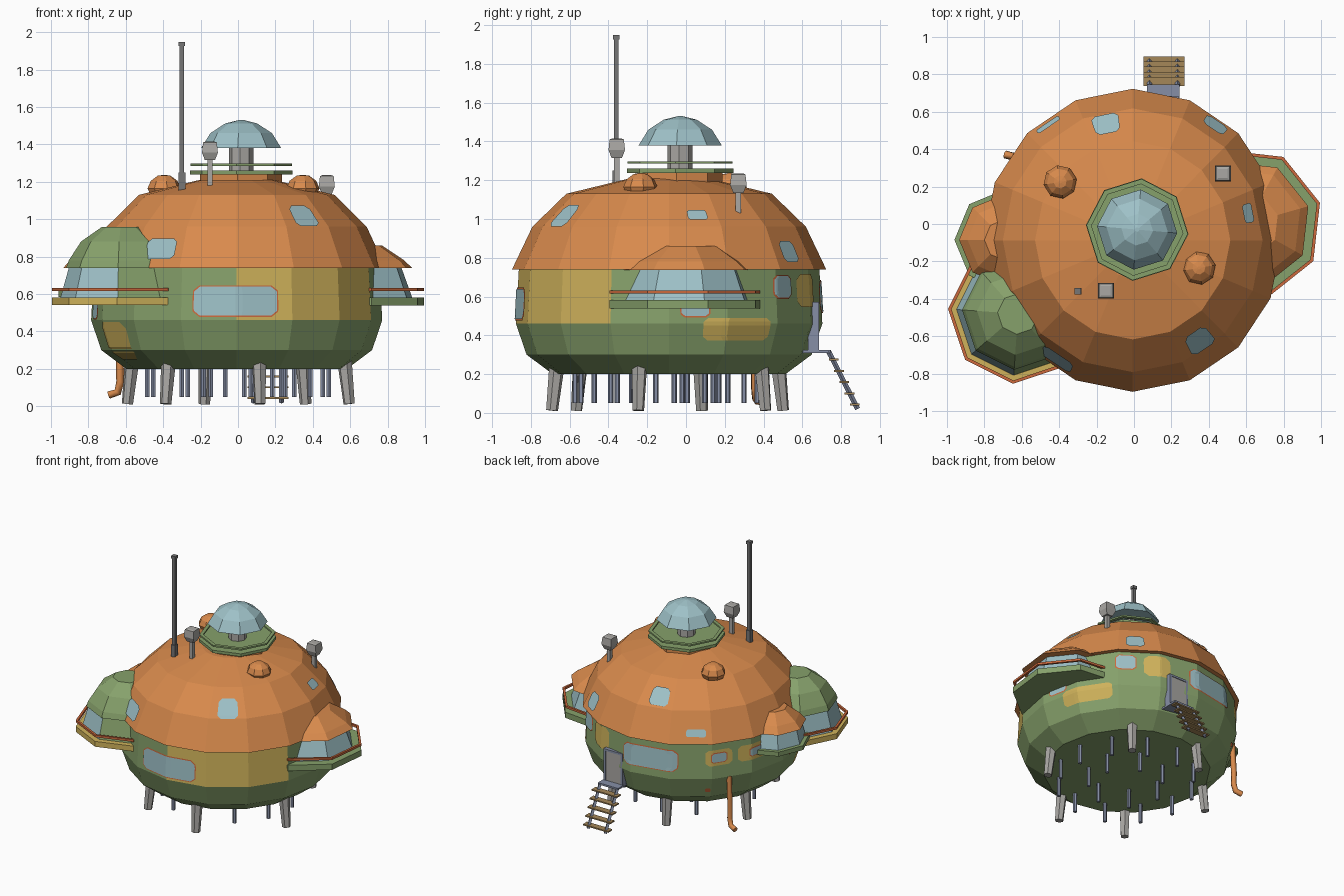
import bpy, bmesh, math
from mathutils import Vector, Matrix

if "Cube" in bpy.data.objects:
    bpy.data.objects.remove(bpy.data.objects["Cube"])

def mat(name, r, g, b):
    m = bpy.data.materials.new(name)
    m.diffuse_color = (r, g, b, 1)
    m.use_nodes = True
    m.node_tree.nodes["Principled BSDF"].inputs["Base Color"].default_value = m.diffuse_color
    return m

ORANGE = mat("roof orange", .69, .255, .073)
GREEN = mat("wall green", .24, .356, .147)
YELLOW = mat("panel yellow", .63, .45, .105)
GLASS = mat("pale glass", .34, .53, .57)
GREY = mat("light grey", .40, .39, .37)
STEEL = mat("blue steel", .24, .275, .38)
WOOD = mat("wood brown", .376, .242, .098)
RED = mat("trim red orange", .60, .14, .045)
DARK = mat("mast grey", .18, .18, .18)

def finish(name, bm, mats, rule=None):
    bmesh.ops.recalc_face_normals(bm, faces=bm.faces)
    if rule:
        for f in bm.faces:
            f.material_index = rule(f.calc_center_median())
    me = bpy.data.meshes.new(name)
    bm.to_mesh(me)
    bm.free()
    for m in mats:
        me.materials.append(m)
    ob = bpy.data.objects.new(name, me)
    bpy.context.collection.objects.link(ob)
    return ob

def lathe(name, profile, n, cx, cy, rot, mats, closed=False, rule=None, sx=1, sy=1):
    """Turn (radius, z) points into an n-sided solid; closed makes a hoop."""
    bm = bmesh.new()
    rings = []
    for r, z in profile:
        ring = []
        for i in range(n):
            a = math.radians(rot) + 2 * math.pi * i / n
            ring.append(bm.verts.new((cx + r * sx * math.cos(a), cy + r * sy * math.sin(a), z)))
        rings.append(ring)
    pairs = list(zip(rings, rings[1:]))
    if closed:
        pairs.append((rings[-1], rings[0]))
    else:
        bm.faces.new(rings[0])
        bm.faces.new(rings[-1])
    for a, b in pairs:
        for i in range(n):
            j = (i + 1) % n
            bm.faces.new((a[i], a[j], b[j], b[i]))
    return finish(name, bm, mats, rule)

def beam(name, p, q, r1, r2, n, m):
    p, q = Vector(p), Vector(q)
    bm = bmesh.new()
    T = Matrix.Translation((p + q) / 2) @ (q - p).to_track_quat('Z', 'Y').to_matrix().to_4x4()
    bmesh.ops.create_cone(bm, cap_ends=True, segments=n, radius1=r1, radius2=r2,
                          depth=(q - p).length, matrix=T)
    return finish(name, bm, [m])

def box(name, loc, size, m):
    bm = bmesh.new()
    bmesh.ops.create_cube(bm, size=1, matrix=Matrix.Translation(loc) @ Matrix.Diagonal((*size, 1)))
    return finish(name, bm, [m])

# main shell and roof
CX, CY, SX, SY = -.007, -.087, .985, 1.0
WALL = [(.60, .2), (.735, .3), (.79, .46), (.775, .74)]
ROOF = [(.77, .742), (.81, .74), (.705, .96), (.53, 1.13), (.2, 1.21)]

def wall_rule(c):
    az = math.degrees(math.atan2(c.y - CY, c.x - CX))
    return 1 if c.z > .46 and -90 < az < -22.5 else 0

lathe("shell", WALL, 16, CX, CY, 0, [GREEN, YELLOW], rule=wall_rule, sx=SX, sy=SY)
lathe("main_roof", ROOF, 16, CX, CY, 0, [ORANGE], sx=SX, sy=SY)

# thin plates that follow the faceted shell
def surf(az, z, off):
    prof = ROOF[1:] if z > .74 else WALL
    r = prof[-1][0]
    for (r0, z0), (r1, z1) in zip(prof, prof[1:]):
        if z0 <= z <= z1:
            r = r0 + (r1 - r0) * (z - z0) / (z1 - z0)
    r = r * math.cos(math.radians(11.25)) / math.cos(math.radians(az % 22.5 - 11.25)) + off
    a = math.radians(az)
    return Vector((CX + SX * r * math.cos(a), CY + SY * r * math.sin(a), z + (off if z > .74 else 0)))

def plate(name, az, z, w, h, m, off=.007, nx=12, nz=6):
    rad = (surf(az, z, 0) - Vector((CX, CY, z))).length
    corner = min(w, h) * .22
    bm = bmesh.new()
    grid = []
    for j in range(nz + 1):
        t = (j / nz - .5) * h
        over = max(0, abs(t) - (h / 2 - corner))
        half = w / 2 - corner + math.sqrt(max(0, corner ** 2 - over ** 2))
        grid.append([bm.verts.new(surf(az + math.degrees((2 * i / nx - 1) * half / rad), z + t, off))
                     for i in range(nx + 1)])
    for a, b in zip(grid, grid[1:]):
        for i in range(nx):
            bm.faces.new((a[i], a[i + 1], b[i + 1], b[i]))
    return finish(name, bm, [m])

for az, z, w, h in [(103, 1.02, .14, .10), (126.6, .81, .14, .05), (54, .825, .13, .11),
                    (13, 1.015, .10, .05), (-56, 1.01, .14, .11), (-123, .835, .19, .11)]:
    plate("roof_window", az, z, w, h, GLASS)
for az, z, w, h in [(27.5, .432, .38, .115), (66, .63, .20, .17), (139, .62, .20, .12),
                    (161, .62, .30, .12), (209, .35, .24, .20)]:
    plate("yellow_patch", az, z, w, h, YELLOW, .005)
for az, z, w, h in [(-90.5, .562, .46, .155), (101, .60, .42, .155), (49, .65, .14, .11),
                    (10, .54, .14, .08), (139, .62, .11, .065), (163, .62, .17, .055),
                    (190, .52, .12, .10)]:
    plate("window_trim", az, z, w + .014, h + .014, RED, .006)
    plate("wall_window", az, z, w, h, GLASS, .009)
plate("small_hatch", 133, .36, .04, .03, RED)

# projecting bays: deck, glazing, roof and hoop rail
def bay(name, cx, cy, rot, deck_r, deck_z, deck_m, glass, roof, roof_m, rail, blank=None):
    lathe(name + "_deck", [(deck_r - .03, deck_z[0]), (deck_r, deck_z[0]), (deck_r, deck_z[1])],
          8, cx, cy, rot, [deck_m])

    def rule(c):
        az = math.degrees(math.atan2(c.y - cy, c.x - cx)) % 360
        return 1 if blank and blank[0] < az < blank[1] else 0
    lathe(name + "_glazing", glass, 8, cx, cy, rot, [GLASS, GREEN], rule=rule)
    lathe(name + "_roof", roof, 8, cx, cy, rot, [roof_m])
    if rail:
        R = deck_r
        lathe(name + "_rail", [(R - .018, .615), (R, .615), (R, .632), (R - .018, .632)],
              8, cx, cy, rot, [RED], closed=True)

bay("right_bay", .60, 0, 16, .41, (.537, .582), GREEN,
    [(.345, .58), (.285, .74)], [(.345, .738), (.30, .78), (.175, .86)], ORANGE, True)
bay("front_left_bay", -.62, -.48, 176, .375, (.54, .582), YELLOW,
    [(.33, .58), (.285, .74)], [(.30, .738), (.285, .78), (.22, .88), (.11, .957)], GREEN, True, (266, 311))
bay("left_bay", -.69, -.085, 0, .27, (.585, .62), GREEN,
    [(.24, .62), (.21, .74)], [(.245, .738), (.20, .79), (.11, .86)], ORANGE, False)

# lookout on top
TX, TY = .017, -.03
lathe("lookout_base", [(.22, 1.17), (.22, 1.24)], 8, TX, TY, -5, [ORANGE])
lathe("lookout_deck", [(.275, 1.238), (.275, 1.26)], 8, TX, TY, -5, [GREEN])
lathe("lookout_rail", [(.245, 1.285), (.272, 1.285), (.272, 1.297), (.245, 1.297)],
      8, TX, TY, -5, [GREEN], closed=True)
lathe("lookout_neck", [(.065, 1.25), (.065, 1.40)], 8, TX, TY, -5, [GREY])
lathe("lookout_dome", [(.215, 1.38), (.165, 1.46), (.085, 1.512), (.012, 1.53)], 8, TX, TY, -5, [GLASS])

# small roof domes
for x, y in [(-.395, .225), (.347, -.235)]:
    lathe("roof_bump", [(.075, 1.13), (.09, 1.165), (.072, 1.205), (.035, 1.232), (.008, 1.236)],
          8, x, y, 10, [ORANGE])

# lamps and mast
for x, y, z0, z1 in [(-.15, -.357, 1.17, 1.315), (.475, .27, 1.03, 1.135)]:
    box("lamp_post", (x, y, (z0 + z1) / 2), (.028, .028, z1 - z0), GREY)
    lathe("lamp_head", [(.038, z1), (.06, z1 + .04), (.052, z1 + .095), (.035, z1 + .10)], 4, x, y, 45, [GREY])
box("mast_base", (-.3, -.36, 1.20), (.036, .036, .10), DARK)
box("mast", (-.3, -.36, 1.55), (.024, .024, .76), DARK)
box("mast_cap", (-.3, -.36, 1.937), (.034, .034, .022), DARK)

# legs and thin piles
for deg in (54, 107, 164, 231, 281, 345):
    a = math.radians(deg)
    d = Vector((math.cos(a), math.sin(a), 0))
    c = Vector((0, CY, 0))
    beam("leg", c + d * .615 + Vector((0, 0, .012)), c + d * .59 + Vector((0, 0, .24)), .031, .04, 6, GREY)
for count, r, start in [(12, .49, 8), (7, .27, 20)]:
    for i in range(count):
        a = math.radians(start + 360 * i / count)
        x, y = r * math.cos(a), CY + r * math.sin(a)
        beam("pile", (x, y, .05), (x, y, .21), .014, .014, 6, STEEL)

# back door, landing and stairs
box("door", (.155, .655, .44), (.14, .05, .24), GREY)
for x in (.08, .23):
    box("door_frame", (x, .657, .44), (.018, .056, .25), STEEL)
box("door_frame_top", (.155, .657, .563), (.168, .056, .016), STEEL)
box("landing", (.157, .665, .317), (.175, .16, .014), STEEL)
for x in (.082, .232):
    beam("stringer", (x, .735, .318), (x, .885, .02), .013, .013, 4, STEEL)
for i in range(5):
    box("tread", (.16, .762 + .027 * i, .275 - .058 * i), (.22, .05, .01), WOOD)

# drain pipe
path = [(-.62, .35, .46), (-.632, .355, .22), (-.63, .355, .13), (-.643, .36, .075), (-.69, .372, .06)]
cu = bpy.data.curves.new("drain_pipe", 'CURVE')
cu.dimensions = '3D'
cu.bevel_depth = .021
cu.bevel_resolution = 1
cu.use_fill_caps = True
sp = cu.splines.new('POLY')
sp.points.add(len(path) - 1)
for pt, co in zip(sp.points, path):
    pt.co = (*co, 1)
cu.materials.append(ORANGE)
bpy.context.collection.objects.link(bpy.data.objects.new("drain_pipe", cu))
